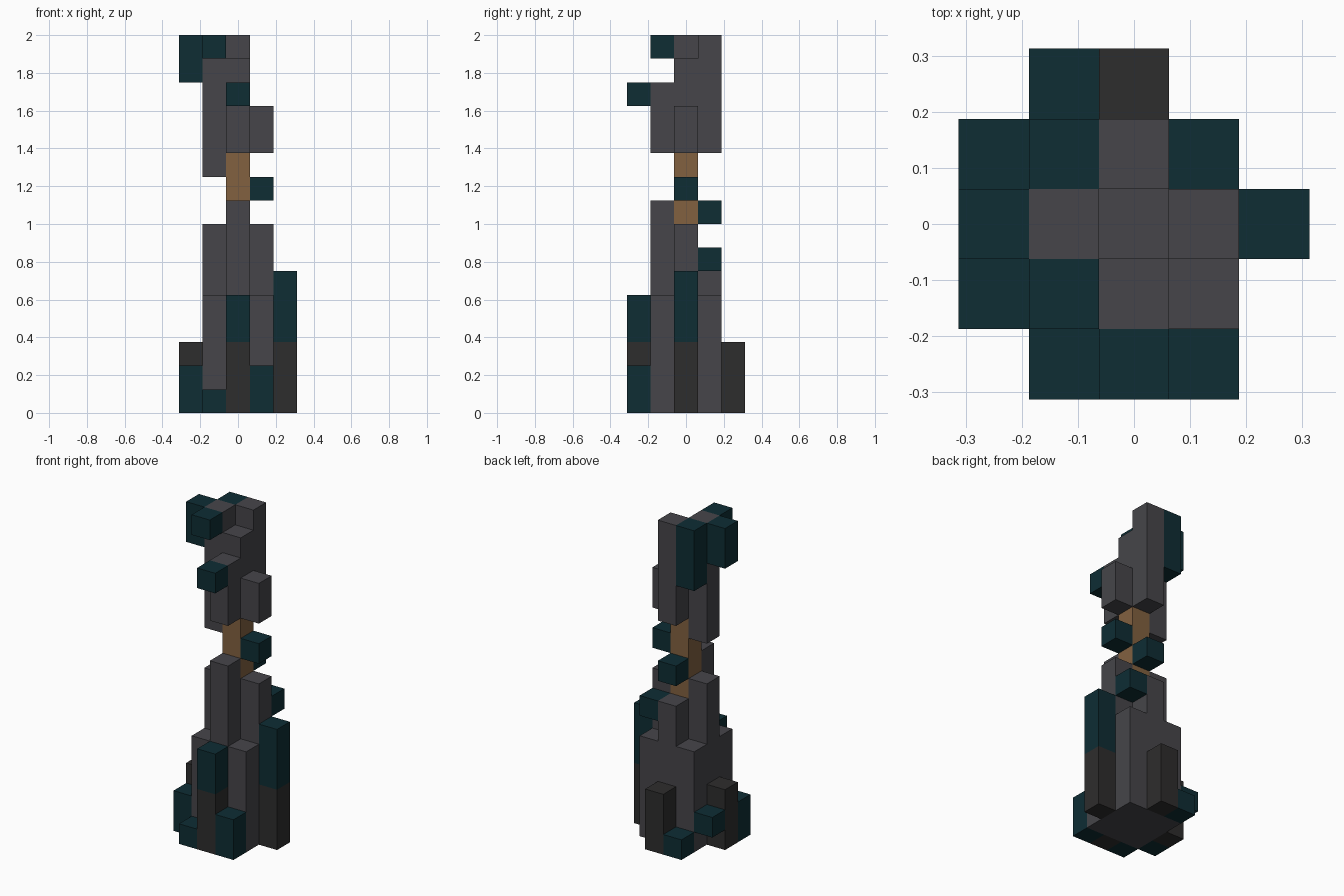
import bpy
import bmesh
from mathutils import Matrix, Vector

U = 0.125  # edge of one block

old = bpy.data.objects.get("Cube")
if old:
    bpy.data.objects.remove(old, do_unlink=True)


def material(name, rgb):
    mat = bpy.data.materials.new(name)
    mat.use_nodes = True
    colour = (*rgb, 1)
    mat.diffuse_color = colour
    mat.node_tree.nodes["Principled BSDF"].inputs["Base Color"].default_value = colour
    return mat


grey = material("stone grey", (0.061, 0.060, 0.068))
teal = material("deep teal", (0.0044, 0.026, 0.034))
dark = material("charcoal", (0.027, 0.026, 0.026))
brown = material("warm brown", (0.223, 0.119, 0.051))


def bar(name, mat, x, y, low, high, width=1):
    """Upright square bar on the block grid, from level low to level high."""
    bm = bmesh.new()
    size = Matrix.Diagonal((width * U, width * U, (high - low) * U, 1))
    place = Matrix.Translation(Vector((x, y, (low + high) / 2)) * U)
    bmesh.ops.create_cube(bm, size=1, matrix=place @ size)
    mesh = bpy.data.meshes.new(name)
    bm.to_mesh(mesh)
    bm.free()
    mesh.materials.append(mat)
    bpy.context.collection.objects.link(bpy.data.objects.new(name, mesh))


# Stone base with columns of different heights
bar("base_block", grey, 0, 0, 0, 5, width=3)
bar("base_core", grey, 0, 0, 5, 7)
bar("base_front_column", grey, 0, -1, 5, 9)
bar("base_back_column", grey, 0, 1, 5, 7)
for side, x in (("left", 1), ("right", -1)):
    bar("base_" + side + "_column", grey, x, 0, 5, 8)

# Exposed brown core
bar("core_shaft", brown, 0, 0, 7, 11)

# Broken upper stone
bar("upper_core", grey, 0, 0, 11, 15)
bar("upper_front_column", grey, 0, -1, 11, 14)
bar("upper_back_column", grey, 0, 1, 11, 16)
bar("upper_left_column", grey, 1, 0, 11, 13)
bar("upper_right_column", grey, -1, 0, 10, 16)

# Charcoal buttresses, two of them with teal tops
bar("front_buttress", dark, 0, -2, 0, 3)
bar("front_buttress_top", teal, 0, -2, 3, 5)
bar("left_buttress", dark, 2, 0, 0, 3)
bar("left_buttress_top", teal, 2, 0, 3, 6)
bar("back_buttress", dark, 0, 2, 0, 3)
bar("right_buttress", dark, -2, 0, 0, 3)

# Teal blocks around the foot
bar("foot_front_left", teal, 1, -2, 0, 2)
bar("foot_front_right", teal, -1, -2, 0, 1)
bar("foot_right_front", teal, -2, -1, 0, 2)
bar("foot_right_back", teal, -2, 1, 1, 2)
bar("foot_back_right", teal, -1, 2, 0, 1)

# Teal blocks around the shaft
bar("shaft_back_left_block", teal, 1, 1, 6, 7)
bar("shaft_back_block", teal, 0, 1, 8, 9)
bar("shaft_left_block", teal, 1, 0, 9, 10)

# Teal blocks around the top
bar("top_front_block", teal, 0, -2, 13, 14)
bar("top_back_right_block", teal, -1, 1, 13, 16)
bar("top_right_block", teal, -2, 0, 14, 16)
bar("top_front_right_block", teal, -1, -1, 15, 16)
